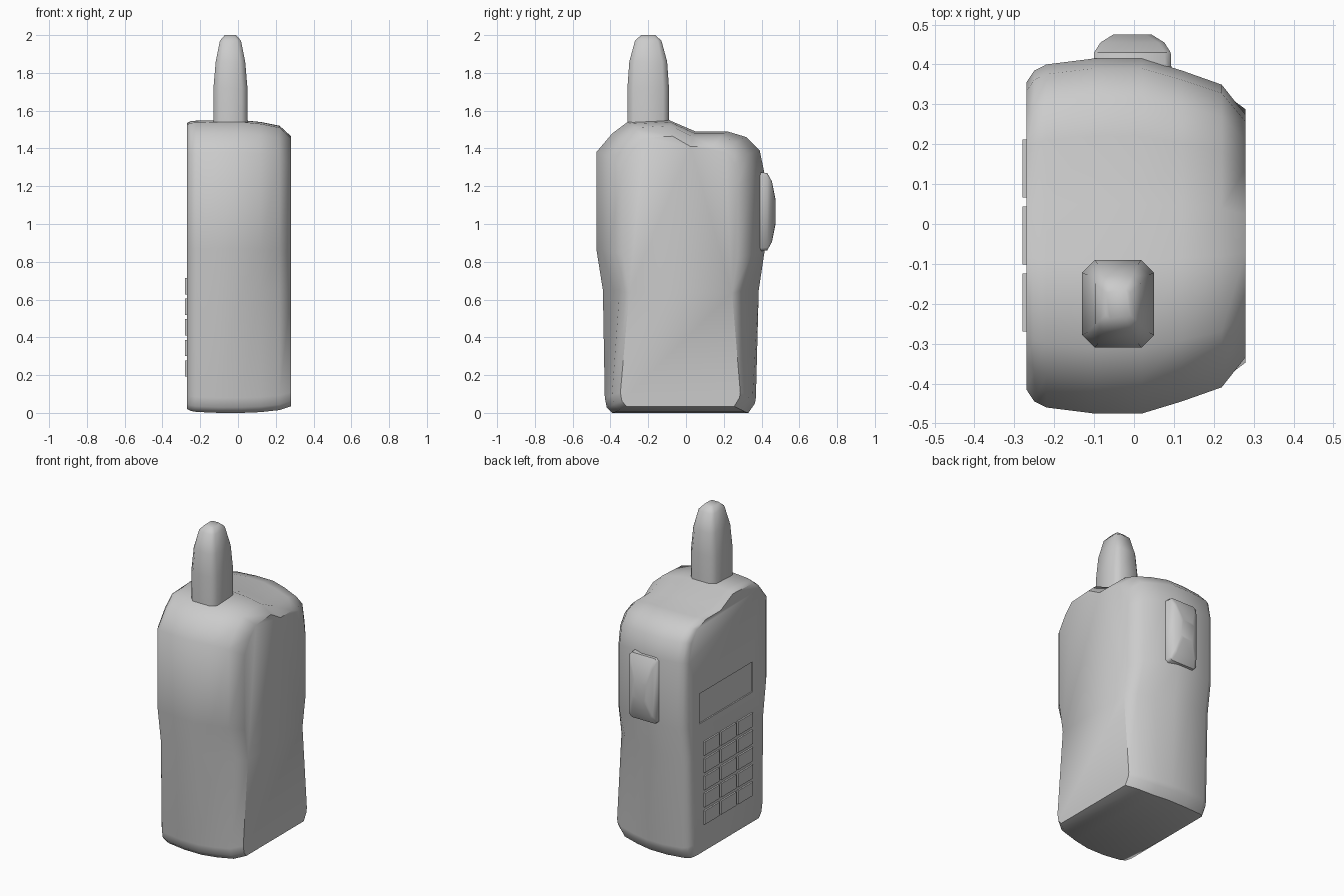
import bpy, bmesh
from mathutils import Vector

if "Cube" in bpy.data.objects:
    bpy.data.objects.remove(bpy.data.objects["Cube"])


def finish(ob, angle):
    bpy.ops.object.select_all(action='DESELECT')
    ob.select_set(True)
    bpy.context.view_layer.objects.active = ob
    bpy.ops.object.shade_smooth_by_angle(angle=angle)


def loft(name, rings, angle=0.8):
    """Skin a stack of equal-length rings and cap both ends."""
    bm = bmesh.new()
    rows = [[bm.verts.new(p) for p in r] for r in rings]
    n = len(rows[0])
    for a, b in zip(rows, rows[1:]):
        for i in range(n):
            j = (i + 1) % n
            bm.faces.new((a[i], a[j], b[j], b[i]))
    bm.faces.new(rows[0])
    bm.faces.new(rows[-1])
    bmesh.ops.recalc_face_normals(bm, faces=bm.faces)
    me = bpy.data.meshes.new(name)
    bm.to_mesh(me)
    bm.free()
    ob = bpy.data.objects.new(name, me)
    bpy.context.collection.objects.link(ob)
    finish(ob, angle)
    return ob


def octagon(hx, hy, c):
    return [(hx - c, -hy), (hx, -hy + c), (hx, hy - c), (hx - c, hy),
            (-hx + c, hy), (-hx, hy - c), (-hx, -hy + c), (-hx + c, -hy)]


def box(name, lo, hi):
    rings = [[(x, lo[1], lo[2]), (x, hi[1], lo[2]), (x, hi[1], hi[2]), (x, lo[1], hi[2])]
             for x in (lo[0], hi[0])]
    return loft(name, rings, 0.5)


# Body: side outline (y, z) stacked across x
outline = [(-.39, 0), (-.42, .03), (-.43, .08), (-.44, .65), (-.475, .87), (-.475, 1.38),
           (-.39, 1.48), (-.31, 1.54), (-.09, 1.55), (.05, 1.49), (.22, 1.49),
           (.32, 1.46), (.39, 1.39), (.415, 1.27), (.415, .85), (.385, .65),
           (.37, .08), (.365, .05), (.33, 0)]
# x, side inset, bottom, top
sections = [(-.27, .06, .02, 1.535), (-.25, .03, .01, 1.545), (-.22, .015, .005, 1.547),
            (-.10, 0, 0, 1.55), (.02, 0, 0, 1.55), (.12, .03, .004, 1.54),
            (.22, .065, .015, 1.52), (.28, .14, .035, 1.465)]
yc = -.03
rings = []
for x, inset, bottom, top in sections:
    ring = []
    for y, z in outline:
        s = inset
        if x > .1:
            if z < .6:
                s *= .65                      # squarer lower corners
            elif z < .7:
                s += .03 if x < .25 else .01  # pinch at the waist
        ring.append((x, yc + (y - yc) * (1 - s / .44), bottom + z * (top - bottom) / 1.55))
    rings.append(ring)
body = loft("body", rings)

# Screen recess in the keypad face
cutter = box("screen_cutter", (-.4, -.28, .84), (-.262, .25, 1.03))
cutter.hide_render = True
mod = body.modifiers.new("screen", 'BOOLEAN')
mod.object = cutter
mod.solver = 'EXACT'
bpy.context.view_layer.objects.active = body
bpy.ops.object.select_all(action='DESELECT')
body.select_set(True)
while body.modifiers[0] != mod and body.modifiers.find("screen") > 0:
    bpy.ops.object.modifier_move_up(modifier="screen")
bpy.ops.object.modifier_apply(modifier="screen")
bpy.data.objects.remove(cutter)
finish(body, 0.8)

# Keypad, three columns by five rows
for c in range(3):
    for r in range(5):
        y, z = -.197 + c * .168, .235 + r * .109
        box(f"key_{r}_{c}", (-.28, y - .073, z - .043), (-.26, y + .073, z + .043))

# Antenna
stack = [(1.48, .09, .11), (1.72, .09, .11), (1.86, .078, .10), (1.97, .056, .07), (2.0, .03, .038)]
loft("antenna", [[(px - .04, py - .20, z) for px, py in octagon(hx, hy, hx * .35)]
                 for z, hx, hy in stack], 1.0)

# Side button on the +y face
stack = [(.38, .098, .21), (.43, .096, .205), (.455, .08, .16), (.475, .048, .06)]
loft("side_button", [[(px - .004, y, pz + 1.065) for px, pz in octagon(hx, hz, .015)]
                     for y, hx, hz in stack])
